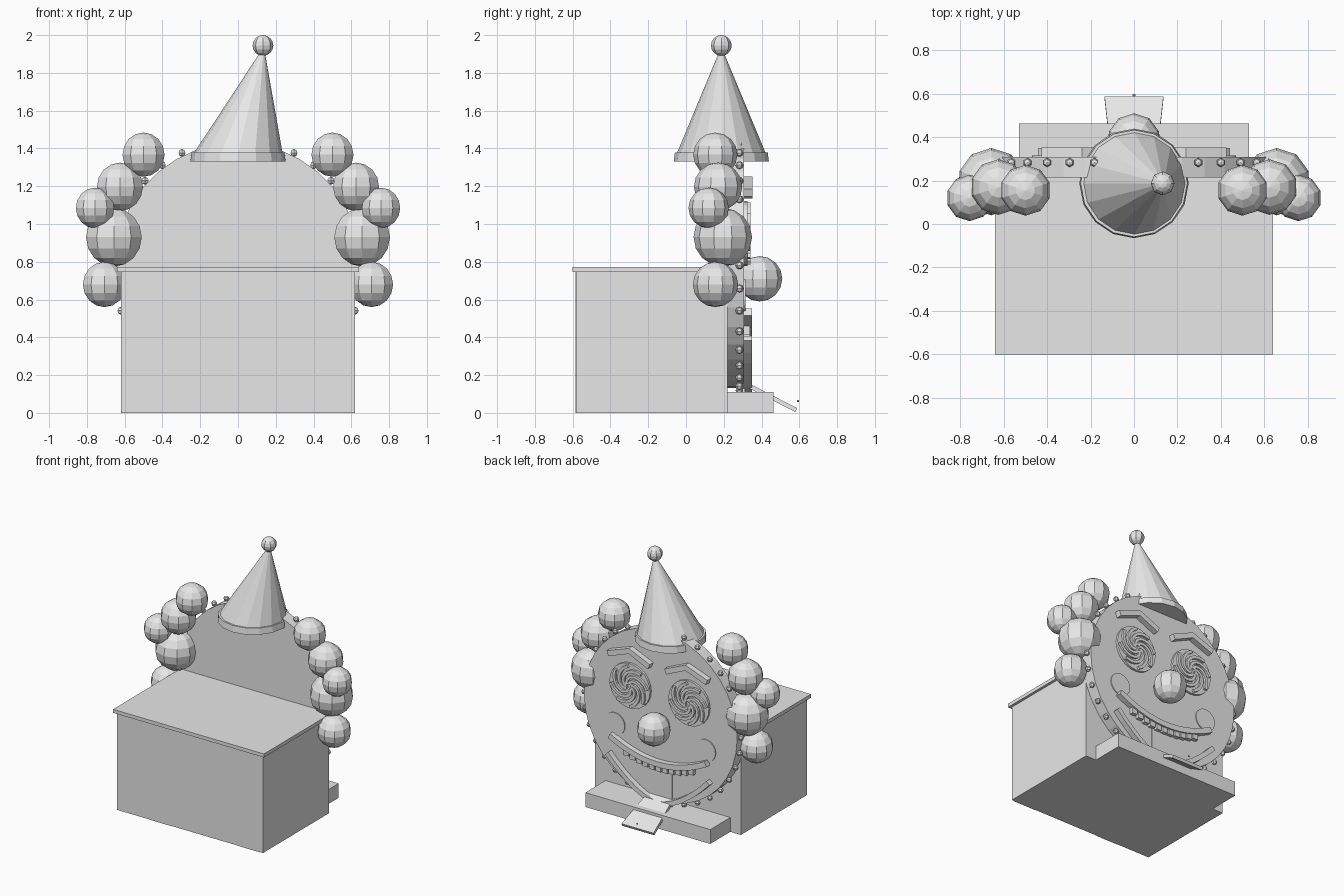
import bpy, bmesh, math
from mathutils import Vector

if "Cube" in bpy.data.objects:
    bpy.data.objects.remove(bpy.data.objects["Cube"])

grey = bpy.data.materials.new("plain_grey")
grey.diffuse_color = (0.8, 0.8, 0.8, 1)
grey.use_nodes = True
grey.node_tree.nodes["Principled BSDF"].inputs["Base Color"].default_value = grey.diffuse_color


def finish(name, bm):
    bmesh.ops.recalc_face_normals(bm, faces=bm.faces[:])
    me = bpy.data.meshes.new(name)
    bm.to_mesh(me)
    bm.free()
    me.materials.append(grey)
    ob = bpy.data.objects.new(name, me)
    bpy.context.collection.objects.link(ob)
    return ob


def add_loft(bm, loop_a, loop_b):
    """Closed solid between two matching outlines."""
    a = [bm.verts.new(p) for p in loop_a]
    b = [bm.verts.new(p) for p in loop_b]
    n = len(a)
    bm.faces.new(a)
    bm.faces.new(b[::-1])
    for i in range(n):
        j = (i + 1) % n
        bm.faces.new((a[i], b[i], b[j], a[j]))


def box(name, x0, x1, y0, y1, z0, z1):
    bm = bmesh.new()
    base = [(x0, y0), (x1, y0), (x1, y1), (x0, y1)]
    add_loft(bm, [(x, y, z0) for x, y in base], [(x, y, z1) for x, y in base])
    return finish(name, bm)


def disc(name, cx, cz, r, y0, y1, n):
    ring = [(cx + r * math.cos(2 * math.pi * i / n), cz + r * math.sin(2 * math.pi * i / n)) for i in range(n)]
    bm = bmesh.new()
    add_loft(bm, [(x, y0, z) for x, z in ring], [(x, y1, z) for x, z in ring])
    return finish(name, bm)


def add_strip(bm, pts, width, y0, y1):
    """Bar of even width following a path on the face."""
    pts = [Vector(p) for p in pts]
    left, right = [], []
    for i, p in enumerate(pts):
        t = (pts[min(i + 1, len(pts) - 1)] - pts[max(i - 1, 0)]).normalized()
        nrm = Vector((-t.y, t.x)) * width / 2
        left.append(p + nrm)
        right.append(p - nrm)
    a0, b0 = [[bm.verts.new((p.x, y0, p.y)) for p in s] for s in (left, right)]
    a1, b1 = [[bm.verts.new((p.x, y1, p.y)) for p in s] for s in (left, right)]
    for i in range(len(pts) - 1):
        for q, r in ((a0, b0), (b0, b1), (b1, a1), (a1, a0)):
            bm.faces.new((q[i], q[i + 1], r[i + 1], r[i]))
    for i in (0, -1):
        bm.faces.new((a0[i], b0[i], b1[i], a1[i]))


def strip(name, pts, width, y0, y1):
    bm = bmesh.new()
    add_strip(bm, pts, width, y0, y1)
    return finish(name, bm)


def ball(name, loc, r, seg=10, rings=8):
    bm = bmesh.new()
    bmesh.ops.create_uvsphere(bm, u_segments=seg, v_segments=rings, radius=r)
    bmesh.ops.translate(bm, verts=bm.verts[:], vec=loc)
    return finish(name, bm)


# Building behind the face, with roof and front panels
box("building", -0.62, 0.62, -0.583, 0.22, 0, 0.745)
box("roof", -0.64, 0.64, -0.6, 0.22, 0.745, 0.772)
box("left_wall_panel", -0.34, -0.15, -0.586, -0.58, 0, 0.745)
box("right_wall_panel", 0.41, 0.595, -0.586, -0.58, 0, 0.745)

# Entrance step
box("step", -0.53, 0.53, 0.22, 0.463, 0, 0.11)

# Round face
CZ = 0.781
disc("face", 0, CZ, 0.65, 0.215, 0.308, 36)
ball("nose", (0, 0.39, 0.71), 0.12)

# Light bulbs around the rim
bm = bmesh.new()
for i in range(34):
    a = 2 * math.pi * i / 34
    c = Vector((0.665 * math.cos(a), 0.283, CZ + 0.665 * math.sin(a)))
    vs = bmesh.ops.create_uvsphere(bm, u_segments=6, v_segments=4, radius=0.021)["verts"]
    bmesh.ops.translate(bm, verts=vs, vec=c)
finish("rim_bulbs", bm)

# Eyes, brows, cheeks and hair on both sides
hair = [(0.5, 0.155, 1.367, 0.117), (0.625, 0.17, 1.197, 0.128), (0.757, 0.12, 1.085, 0.107),
        (0.657, 0.195, 0.93, 0.155), (0.707, 0.156, 0.68, 0.12)]
for s, side in ((1, "right"), (-1, "left")):
    ex, ez = 0.25 * s, 0.95
    disc(side + "_eye", ex, ez, 0.172, 0.3, 0.325, 24)
    bm = bmesh.new()
    for k in range(8):
        arm = []
        for i in range(9):
            t = i / 8
            a = 2 * math.pi * k / 8 + 2.3 * t
            r = 0.02 + 0.135 * t
            arm.append((ex + r * math.cos(a), ez + r * math.sin(a)))
        add_strip(bm, arm, 0.022, 0.32, 0.342)
    finish(side + "_eye_swirl", bm)
    strip(side + "_brow", [(0.42 * s, 1.165), (0.24 * s, 1.23), (0.07 * s, 1.155)], 0.042, 0.3, 0.352)
    disc(side + "_cheek", 0.385 * s, 0.62, 0.085, 0.3, 0.315, 20)
    for i, (x, y, z, r) in enumerate(hair):
        ball(f"{side}_hair_{i + 1}", (x * s, y, z), r)

# Mouth: lips, teeth and doorway
N = 14
us = [-1 + 2 * i / N for i in range(N + 1)]
strip("upper_lip", [(0.41 * u, 0.425 + 0.11 * u * u) for u in us], 0.042, 0.3, 0.35)
strip("lower_lip", [(0.43 * u, 0.125 + 0.27 * abs(u) ** 1.7) for u in us], 0.036, 0.3, 0.35)
for i in range(11):
    x = -0.275 + 0.055 * i
    z = 0.41 + 0.11 * (x / 0.41) ** 2
    box(f"tooth_{i + 1}", x - 0.022, x + 0.022, 0.3, 0.338, z - 0.045, z + 0.01)
box("doorway", -0.1, 0.1, 0.3, 0.312, 0.11, 0.41)

# Tongue ramp sloping down to the ground
bm = bmesh.new()
ramp = [(-0.105, 0.31, 0.168), (0.105, 0.31, 0.168), (0.136, 0.588, 0.025), (-0.136, 0.588, 0.025)]
add_loft(bm, ramp, [(x, y - 0.01, z - 0.02) for x, y, z in ramp])
finish("tongue_ramp", bm)
ball("ramp_stud", (0, 0.593, 0.063), 0.007, 6, 4)

# Leaning party hat with brim and bobble
M = 16
HY = 0.187


def hat_ring(r, z, x=0):
    return [(x + r * math.cos(2 * math.pi * i / M), HY + r * math.sin(2 * math.pi * i / M), z) for i in range(M)]


bm = bmesh.new()
add_loft(bm, hat_ring(0.252, 1.33), hat_ring(0.246, 1.378))
finish("hat_brim", bm)
bm = bmesh.new()
add_loft(bm, hat_ring(0.237, 1.37), hat_ring(0.012, 1.91, 0.13))
finish("hat_cone", bm)
ball("hat_bobble", (0.132, HY, 1.945), 0.055, 8, 8)
